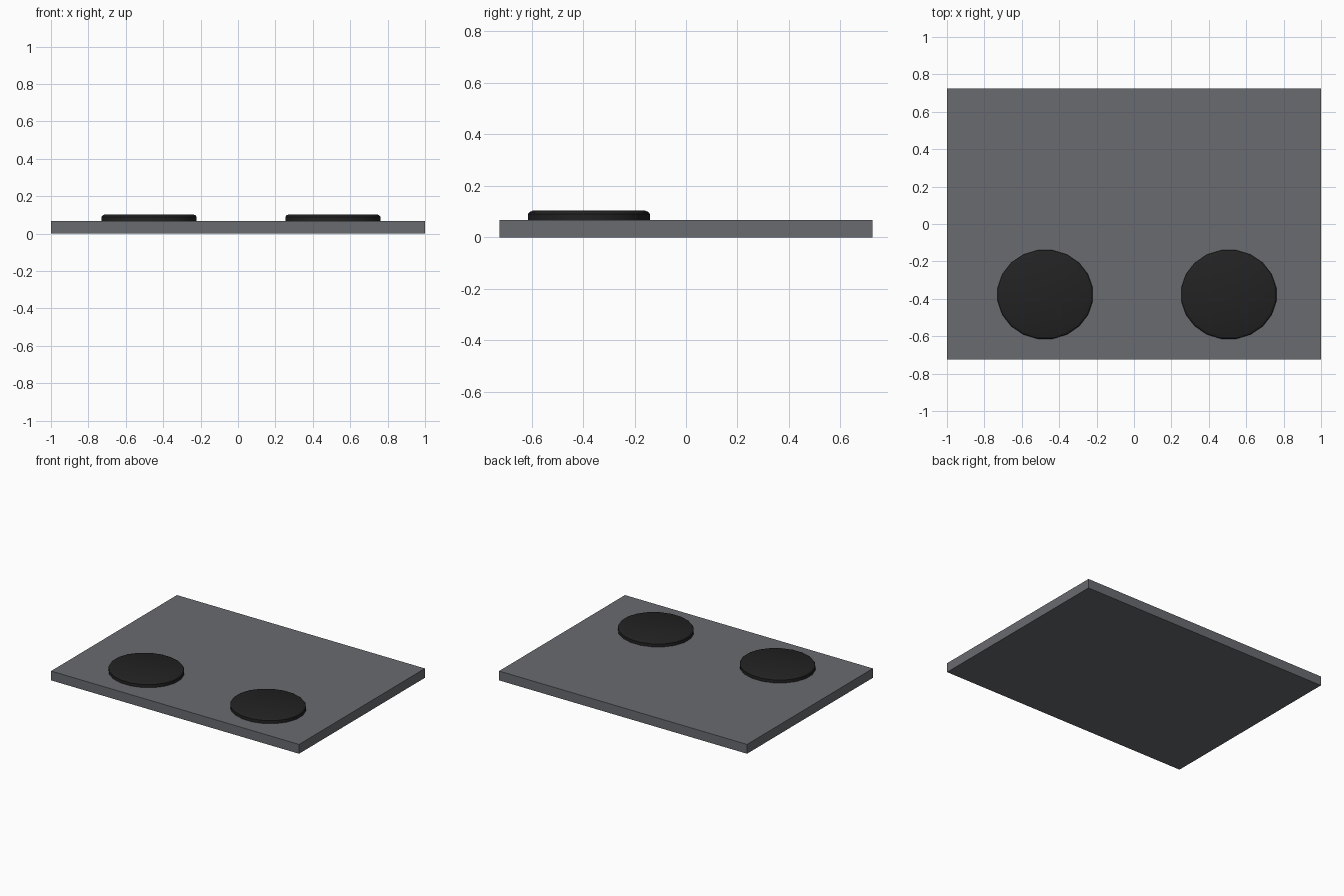
import bpy, bmesh, math

if "Cube" in bpy.data.objects:
    bpy.data.objects.remove(bpy.data.objects["Cube"])

def material(name, rgb):
    m = bpy.data.materials.new(name)
    m.diffuse_color = (*rgb, 1)
    m.use_nodes = True
    m.node_tree.nodes["Principled BSDF"].inputs["Base Color"].default_value = m.diffuse_color
    return m

def add_object(name, bm, mat):
    bmesh.ops.recalc_face_normals(bm, faces=bm.faces)
    me = bpy.data.meshes.new(name)
    bm.to_mesh(me)
    bm.free()
    me.materials.append(mat)
    ob = bpy.data.objects.new(name, me)
    bpy.context.collection.objects.link(ob)
    return ob

grey = material("slate grey", (0.14, 0.147, 0.16))
black = material("soft black", (0.016, 0.016, 0.016))

PLATE_TOP = 0.068

# Flat rectangular base plate
bm = bmesh.new()
bmesh.ops.create_cube(bm, size=1)
bmesh.ops.scale(bm, vec=(2, 1.45, PLATE_TOP), verts=bm.verts)
bmesh.ops.translate(bm, vec=(0, 0, PLATE_TOP / 2), verts=bm.verts)
add_object("base_plate", bm, grey)

# Slightly oval pads with a rounded upper rim: (inset, height) rings
RIM = [(0, PLATE_TOP), (0, 0.09), (0.006, 0.098), (0.018, 0.103)]
SIDES = 20

def pad(name, x, y, rx, ry):
    bm = bmesh.new()
    rings = []
    for inset, z in RIM:
        ring = []
        for i in range(SIDES):
            a = math.tau * (i + 0.5) / SIDES
            ring.append(bm.verts.new((x + (rx - inset) * math.cos(a),
                                      y + (ry - inset) * math.sin(a), z)))
        rings.append(ring)
    for lo, hi in zip(rings, rings[1:]):
        for i in range(SIDES):
            j = (i + 1) % SIDES
            bm.faces.new((lo[i], lo[j], hi[j], hi[i]))
    bm.faces.new(rings[0][::-1])
    bm.faces.new(rings[-1])
    ob = add_object(name, bm, black)
    bpy.ops.object.select_all(action='DESELECT')
    ob.select_set(True)
    bpy.context.view_layer.objects.active = ob
    bpy.ops.object.shade_smooth_by_angle(angle=math.radians(30))

pad("left_pad", -0.475, -0.377, 0.257, 0.24)
pad("right_pad", 0.507, -0.377, 0.257, 0.24)
